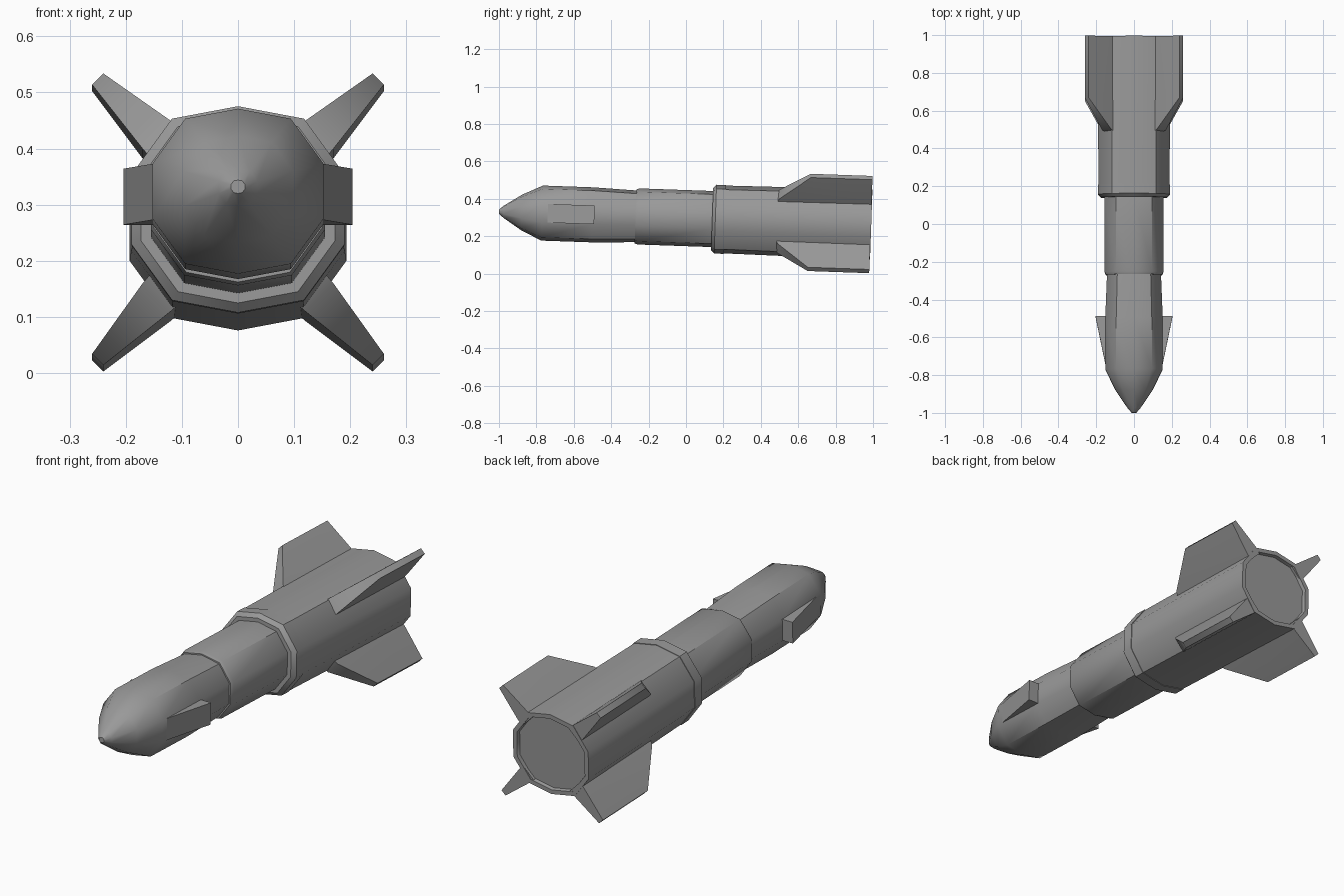
import bpy, bmesh
from math import sin, cos, radians, pi
from mathutils import Matrix

cube = bpy.data.objects.get("Cube")
if cube:
    bpy.data.objects.remove(cube, do_unlink=True)

grey = bpy.data.materials.new("metal_grey")
grey.use_nodes = True
colour = (0.32, 0.32, 0.32, 1)
grey.diffuse_color = colour
grey.node_tree.nodes["Principled BSDF"].inputs["Base Color"].default_value = colour

SIDES = 10
POLE = 0.92   # the section is slightly flattened at top and bottom
# Whole missile pitches gently nose-up
TILT = Matrix.Translation((0, 0, 0.297)) @ Matrix.Rotation(radians(-2), 4, "X")


def finish(name, bm):
    bmesh.ops.recalc_face_normals(bm, faces=bm.faces[:])
    bm.transform(TILT)
    mesh = bpy.data.meshes.new(name)
    bm.to_mesh(mesh)
    bm.free()
    mesh.materials.append(grey)
    ob = bpy.data.objects.new(name, mesh)
    bpy.context.collection.objects.link(ob)
    bpy.ops.object.select_all(action="DESELECT")
    ob.select_set(True)
    bpy.context.view_layer.objects.active = ob
    bpy.ops.object.shade_smooth_by_angle(angle=radians(42))
    return ob


def loft(bm, loops):
    """Skin a list of equal-length point loops and cap both ends."""
    rings = [[bm.verts.new(p) for p in loop] for loop in loops]
    n = len(rings[0])
    for a, b in zip(rings, rings[1:]):
        for i in range(n):
            j = (i + 1) % n
            bm.faces.new((a[i], a[j], b[j], b[i]))
    bm.faces.new(rings[0])
    bm.faces.new(rings[-1])


def section(y, r):
    pts = []
    for i in range(SIDES):
        a = pi / 2 + i * 2 * pi / SIDES
        k = POLE if i % (SIDES // 2) == 0 else 1
        pts.append((r * cos(a), y, r * k * sin(a)))
    return pts


def hull(name, profile):
    bm = bmesh.new()
    loft(bm, [section(y, r) for y, r in profile])
    finish(name, bm)


# Fuselage sections
hull("nose_section", [(-1, 0.013), (-0.975, 0.036), (-0.88, 0.103), (-0.77, 0.16),
                      (-0.5, 0.16), (-0.26, 0.15)])
hull("middle_section", [(-0.27, 0.157), (-0.255, 0.163), (0.15, 0.163)])
hull("collar_ring", [(0.14, 0.182), (0.157, 0.2), (0.208, 0.2)])
hull("rear_body", [(0.2, 0.197), (0.5, 0.2), (0.991, 0.203), (0.991, 0.182),
                   (0.975, 0.178)])

# Four tapered tail fins on the diagonals
for row, up in (("upper", 1), ("lower", -1)):
    for side, sx in (("left", 1), ("right", -1)):
        bm = bmesh.new()
        loops = []
        for reach, half, front in ((0.12, 0.027, 0.48), (0.145, 0.025, 0.495),
                                   (0.25, 0.01, 0.66)):
            loops.append([(sx * (reach + d), y, up * (reach - d))
                          for d, y in ((half, front), (-half, front),
                                       (-half, 0.989), (half, 0.989))])
        loft(bm, loops)
        finish(f"{row}_{side}_tail_fin", bm)

# Wedge-shaped side pods behind the nose
for side, sx in (("left", 1), ("right", -1)):
    bm = bmesh.new()
    plan = ((0.1, -0.75), (0.15, -0.75), (0.204, -0.49), (0.1, -0.49))
    loft(bm, [[(sx * x, y, z) for x, y in plan] for z in (-0.05, 0.05)])
    finish(f"{side}_side_pod", bm)
